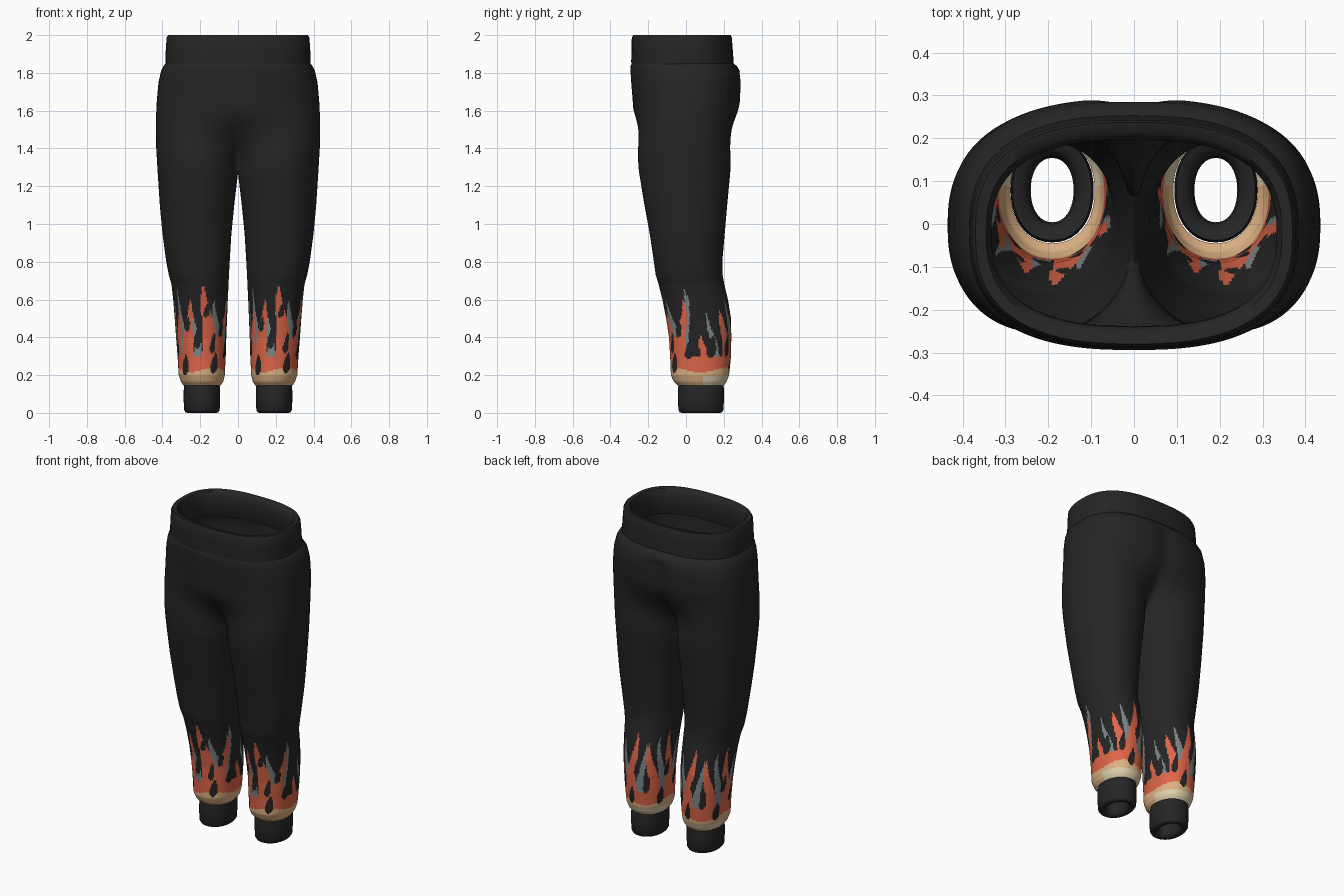
import bpy, bmesh, math

if "Cube" in bpy.data.objects:
    bpy.data.objects.remove(bpy.data.objects["Cube"])

def material(name, srgb):
    m = bpy.data.materials.new(name)
    lin = [((c / 255 + 0.055) / 1.055) ** 2.4 for c in srgb]
    m.diffuse_color = (*lin, 1)
    m.use_nodes = True
    m.node_tree.nodes["Principled BSDF"].inputs["Base Color"].default_value = m.diffuse_color
    return m

BLACK, ORANGE, GREY, TAN, CREAM = range(5)
MATS = [material("black_cloth", (37, 37, 37)), material("flame_orange", (222, 101, 72)),
        material("flame_grey", (124, 135, 135)), material("flame_tan", (222, 178, 132)),
        material("flame_cream", (226, 210, 174))]

# Outline by height: z, inner x, outer x, front y, back y
KEYS = [(0.145, .092, .288, -.045, .200), (0.165, .078, .302, -.065, .215),
        (0.20, .070, .314, -.080, .228), (0.30, .065, .320, -.084, .238),
        (0.40, .062, .328, -.090, .240), (0.50, .058, .335, -.105, .238),
        (0.60, .054, .343, -.125, .222), (0.68, .050, .352, -.145, .203),
        (0.73, .048, .366, -.160, .194), (0.80, .044, .380, -.170, .192),
        (0.95, .035, .400, -.192, .205), (1.10, .020, .414, -.220, .218),
        (1.27, .000, .425, -.248, .234), (1.40, 0, .433, -.266, .246),
        (1.55, 0, .435, -.278, .272), (1.65, 0, .430, -.282, .289),
        (1.75, 0, .421, -.290, .293), (1.81, 0, .407, -.294, .285),
        (1.835, 0, .395, -.294, .270), (1.85, 0, .383, -.288, .252)]
CROTCH, COLS, OPEN = 1.27, 144, 128   # OPEN = columns that carry on above the crotch
START, STEP = math.radians(-70), math.radians(2.5)

def outline(z):
    for a, b in zip(KEYS, KEYS[1:]):
        if z <= b[0] + 1e-6:
            t = (z - a[0]) / (b[0] - a[0])
            return [p + (q - p) * t for p, q in zip(a[1:], b[1:])]
    return KEYS[-1][1:]

def power(v, e):
    return math.copysign(abs(v) ** e, v)

def leg_point(a, xi, xo, yf, yb):
    """Point on a rounded leg section; angle 0 faces front."""
    return ((xi + xo) / 2 + (xo - xi) / 2 * power(math.sin(a), .93),
            (yf + yb) / 2 - (yb - yf) / 2 * power(math.cos(a), .93))

def hip_point(a, xo, yf, yb):
    """Point on the wide hip section; angle 0 is the centre front."""
    return (xo * power(math.sin(a), .78),
            (yf + yb) / 2 - (yb - yf) / 2 * power(math.cos(a), .78))

# Flame tongues: angle from front, tip height, half width, lean (degrees)
ORANGE_TONGUES = [(14, .68, 25, 8), (-28, .60, 20, -6), (58, .60, 17, -10), (96, .41, 15, 5),
                  (140, .55, 18, 8), (180, .65, 20, -8), (222, .60, 19, 8), (264, .65, 19, 7),
                  (302, .56, 17, -6)]
GREY_TONGUES = [(-48, .66, 12, 5), (38, .60, 17, 9), (66, .66, 16, -9), (112, .53, 11, 7),
                (158, .61, 15, 7), (203, .59, 14, -7), (243, .63, 14, 8), (284, .60, 13, -5),
                (-14, .57, 13, 6)]
# Teardrop gaps: angle, centre height, half width, half height
DROPS = [(-42, .255, 12, .055), (32, .265, 12, .055), (-8, .40, 10, .06), (28, .37, 9, .055),
         (14, .545, 8, .04), (70, .34, 11, .055), (112, .35, 11, .06), (148, .36, 9, .06),
         (172, .27, 11, .055), (190, .45, 9, .055), (214, .35, 10, .055), (246, .27, 11, .055),
         (262, .43, 9, .05), (290, .35, 9, .05), (-30, .47, 7, .04), (50, .45, 8, .05)]

def apart(a, b):
    return (a - b + 180) % 360 - 180

def in_tongue(a, z, tongue):
    mid, tip, wide, lean = tongue
    t = (z - .20) / (tip - .20)
    if t >= 1:
        return False
    mid += lean * math.sin(t * 5)
    return abs(apart(a, mid)) < wide * (1 - max(t, 0)) ** .75

def in_drop(a, z, drop):
    mid, zc, wide, tall = drop
    t = (z - zc) / tall
    if abs(t) >= 1:
        return False
    return abs(apart(a, mid + 3 * t)) < wide * math.sqrt(1 - t * t) * (.72 - .38 * t)

def flame_colour(a, z):
    if z > .70:
        return BLACK
    if any(in_drop(a, z, d) for d in DROPS):
        return BLACK
    if z < .228 + .012 * math.sin(math.radians(a * 3)):
        return CREAM if z < .195 and abs(apart(a, 180)) < 85 else TAN
    if z < .30 or any(in_tongue(a, z, t) for t in ORANGE_TONGUES):
        return ORANGE
    if any(in_tongue(a, z, t) for t in GREY_TONGUES):
        return GREY
    return BLACK

def finish(bm, name, angle=50):
    bmesh.ops.recalc_face_normals(bm, faces=bm.faces)
    me = bpy.data.meshes.new(name)
    bm.to_mesh(me)
    bm.free()
    for m in MATS:
        me.materials.append(m)
    ob = bpy.data.objects.new(name, me)
    bpy.context.collection.objects.link(ob)
    bpy.context.view_layer.objects.active = ob
    ob.select_set(True)
    bpy.ops.object.shade_smooth_by_angle(angle=math.radians(angle))
    ob.select_set(False)
    return ob

# Legs and hips: two lofted halves welded along the centre seam
heights = [.145 + i * .007 for i in range(80)]
heights += [.73 + i * .03 for i in range(18)] + [CROTCH]
heights += [CROTCH + (1.81 - CROTCH) * i / 20 for i in range(1, 21)] + [1.822, 1.835, 1.85]
bm = bmesh.new()
for side in (-1, 1):
    rows = []
    for z in heights:
        xi, xo, yf, yb = outline(z)
        above = z >= CROTCH - 1e-6
        s = min(1, max(0, (z - CROTCH) / .36))
        s = s * s * (3 - 2 * s)
        row = []
        for k in range(OPEN + 1 if z > CROTCH + 1e-6 else COLS):
            x, y = leg_point(START + k * STEP, xi, xo, yf, yb)
            if above:
                if k <= OPEN:
                    hx, hy = hip_point(math.pi * k / OPEN, xo, yf, yb)
                    x, y = x + (hx - x) * s, y + (hy - y) * s
                    if k > OPEN - 8 and z < 1.8:
                        y -= .018 * (1 - (OPEN - k) / 8) ** 2   # seat seam
                if k == 0 or k >= OPEN:
                    x = 0
            row.append(bm.verts.new((side * x, y, z)))
        rows.append(row)
    for z0, z1, lo, hi in zip(heights, heights[1:], rows, rows[1:]):
        xi, xo, yf, yb = outline((z0 + z1) / 2)
        for k in range(COLS if len(hi) == COLS else OPEN):
            n = (k + 1) % COLS
            f = bm.faces.new((lo[k], lo[n], hi[n], hi[k]))
            c = f.calc_center_median()
            a = math.atan2((c.x - side * (xi + xo) / 2) / (xo - xi),
                           ((yf + yb) / 2 - c.y) / (yb - yf))
            f.material_index = flame_colour(math.degrees(a), c.z)
bmesh.ops.remove_doubles(bm, verts=bm.verts, dist=.0004)
finish(bm, "trouser_body", 70)

def band(name, profile, point, count, mirror_x=1):
    """Loft a folded hem through a list of (z, section values)."""
    bm = bmesh.new()
    rows = []
    for z, *sec in profile:
        pts = [point(math.tau * k / count, *sec) for k in range(count)]
        rows.append([bm.verts.new((mirror_x * x, y, z)) for x, y in pts])
    for lo, hi in zip(rows, rows[1:]):
        for k in range(count):
            n = (k + 1) % count
            bm.faces.new((lo[k], lo[n], hi[n], hi[k]))
    return finish(bm, name)

# Waistband, folded over to the inside
band("waistband", [(1.835, .384, -.289, .254), (1.86, .385, -.290, .252),
                   (1.93, .382, -.289, .247), (1.985, .378, -.287, .243),
                   (2.0, .370, -.280, .237), (1.997, .345, -.255, .212),
                   (1.975, .333, -.240, .197), (1.90, .335, -.238, .198),
                   (1.84, .350, -.250, .215), (1.825, .385, -.285, .255)], hip_point, 72)

# Ankle cuffs, folded up to the inside
CUFF = [(.155, 0.004), (.135, 0), (.07, -.001), (.015, .002), (.003, .009), (0, .02), (.003, .034),
        (.015, .044), (.07, .046), (.125, .042), (.15, .026), (.155, .004)]
for label, sx in (("left", -1), ("right", 1)):
    band(label + "_cuff", [(z, .095 + d, .287 - d, -.042 + d, .2 - d) for z, d in CUFF],
         leg_point, 40, sx)
